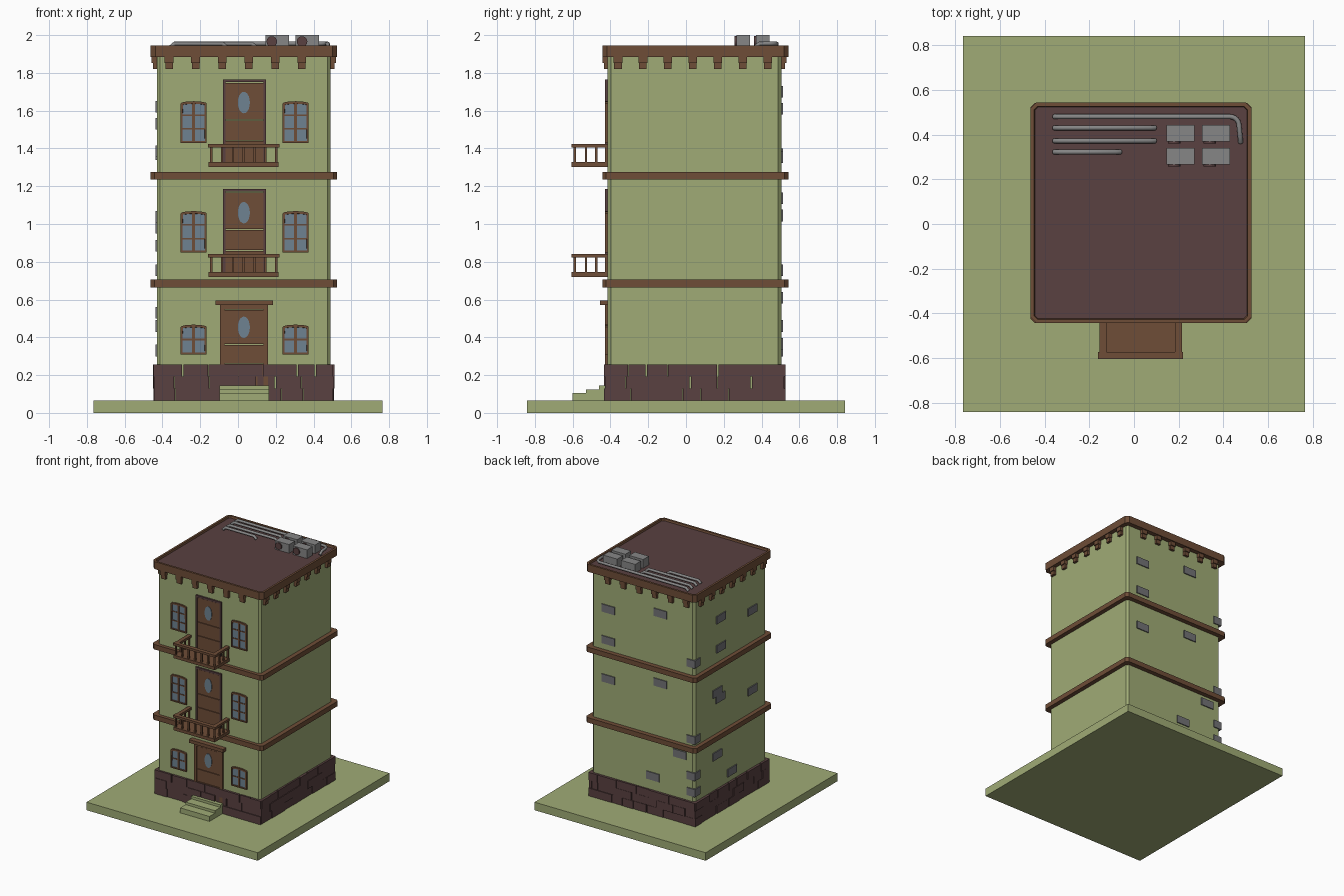
import bpy, bmesh, math, random
from mathutils import Matrix

random.seed(4)
cube = bpy.data.objects.get("Cube")
if cube:
    bpy.data.objects.remove(cube)


def material(name, r, g, b):
    m = bpy.data.materials.new(name)
    m.use_nodes = True
    m.diffuse_color = (r, g, b, 1)
    m.node_tree.nodes["Principled BSDF"].inputs["Base Color"].default_value = (r, g, b, 1)
    return m


GREEN = material("pale green", .35, .41, .18)
WOOD = material("brown wood", .156, .074, .038)
MAROON = material("dark maroon", .1, .052, .052)
GLASS = material("blue grey glass", .156, .223, .283)
METAL = material("light grey", .24, .24, .24)
BRICK = material("brick grey", .17, .17, .18)


def finish(name, bm, *mats):
    bmesh.ops.recalc_face_normals(bm, faces=bm.faces)
    mesh = bpy.data.meshes.new(name)
    bm.to_mesh(mesh)
    bm.free()
    for m in mats:
        mesh.materials.append(m)
    ob = bpy.data.objects.new(name, mesh)
    bpy.context.collection.objects.link(ob)
    return ob


def add_box(bm, x0, x1, y0, y1, z0, z1):
    mat = Matrix.Translation(((x0 + x1) / 2, (y0 + y1) / 2, (z0 + z1) / 2))
    bmesh.ops.create_cube(bm, size=1, matrix=mat @ Matrix.Diagonal((x1 - x0, y1 - y0, z1 - z0, 1)))


def boxes(name, mat, items):
    bm = bmesh.new()
    for b in items:
        add_box(bm, *b)
    return finish(name, bm, mat)


def prism(bm, points, shift):
    # extruded outline; returns the far cap
    a = [bm.verts.new(p) for p in points]
    b = [bm.verts.new([p[i] + shift[i] for i in range(3)]) for p in points]
    n = len(a)
    bm.faces.new(a)
    for i in range(n):
        bm.faces.new((a[i], a[(i + 1) % n], b[(i + 1) % n], b[i]))
    return bm.faces.new(b)


def chamfered(x0, x1, y0, y1, z, c):
    return [(x0 + c, y0, z), (x1 - c, y0, z), (x1, y0 + c, z), (x1, y1 - c, z),
            (x1 - c, y1, z), (x0 + c, y1, z), (x0, y1 - c, z), (x0, y0 + c, z)]


def slab(name, mat, outline, height):
    bm = bmesh.new()
    prism(bm, outline, (0, 0, height))
    return finish(name, bm, mat)


# Extents of the walls
L, R, F, B = -.43, .49, -.415, .505

# Ground, walls and floor bands
boxes("ground", GREEN, [(-.765, .765, -.842, .842, 0, .065)])
slab("walls", GREEN, chamfered(L, R, F, B, .06, .017), 1.84)
for name, z in (("lower_band", .665), ("upper_band", 1.235)):
    slab(name, WOOD, chamfered(L - .033, R + .035, F - .028, B + .037, z, .02), .04)

# Cornice with a raised rim around the sunken roof
bm = bmesh.new()
cap = prism(bm, chamfered(L - .033, R + .035, F - .028, B + .038, 1.885, .025), (0, 0, .06))
bmesh.ops.recalc_face_normals(bm, faces=bm.faces)
bmesh.ops.inset_individual(bm, faces=[cap], thickness=.018)
bmesh.ops.inset_individual(bm, faces=[cap], thickness=.004, depth=-.015)
cap.material_index = 1
finish("cornice_and_roof", bm, WOOD, MAROON)

# Stepped brackets under the cornice on all four sides
items = []
for out, w, z0, z1 in ((.028, .023, 1.852, 1.887), (.02, .02, 1.82, 1.855)):
    for i in range(6):
        x = -.365 + i * .1405
        items += [(x - w, x + w, F - out, F + .01, z0, z1), (x - w, x + w, B - .01, B + out, z0, z1)]
    for i in range(7):
        y = -.36 + i * .132
        items += [(L - out, L + .01, y - w, y + w, z0, z1), (R - .01, R + out, y - w, y + w, z0, z1)]
boxes("brackets", WOOD, items)

# Stone base: three courses of blocks of uneven length
items = []
H = .19 / 3


def course(start, end, row):
    a = start
    while a < end - .001:
        b = a + random.uniform(.09, .19) * (.6 if a == start and row == 1 else 1)
        if end - b < .07:
            b = end
        yield a, b - (random.choice((.002, .002, .008)) if b < end else 0)
        a = b


for row in range(3):
    z0, z1 = .065 + row * H, .065 + (row + 1) * H
    for inner, outer in ((F + .01, F), (B - .01, B)):
        for a, b in course(L - .014, R + .014, row):
            t = random.uniform(.012, .022)
            lo, hi = (outer - t, inner) if outer < 0 else (inner, outer + t)
            items.append((a, b, lo, hi, z0, z1))
    for inner, outer in ((L + .01, L), (R - .01, R)):
        for a, b in course(F - .01, B + .014, row):
            t = random.uniform(.012, .022)
            lo, hi = (outer - t, inner) if outer < 0 else (inner, outer + t)
            items.append((lo, hi, a, b, z0, z1))
boxes("stone_base", MAROON, items)

# Front steps
boxes("steps", GREEN, [(-.097, .165, -.6, F, .06, .105), (-.097, .165, -.53, F, .1, .125),
                       (-.097, .165, -.46, F, .12, .145)])


# Windows with a gently arched head, recessed glass and glazing bars
def window(name, cx, z0, z1, rows):
    bm = bmesh.new()
    w = .069
    arch = [(cx + w * math.cos(t), F + .005, z1 - .012 + .012 * math.sin(t))
            for t in (math.pi * i / 8 for i in range(9))]
    outline = [(cx - w, F + .005, z0), (cx + w, F + .005, z0)] + arch
    face = prism(bm, outline, (0, -.018, 0))
    bmesh.ops.recalc_face_normals(bm, faces=bm.faces)
    bmesh.ops.inset_individual(bm, faces=[face], thickness=.013)
    bmesh.ops.inset_individual(bm, faces=[face], thickness=.001, depth=-.007)
    face.material_index = 1
    add_box(bm, cx - .008, cx + .008, F - .012, F, z0 + .01, z1 - .01)
    for i in range(1, rows):
        z = z0 + (z1 - z0) * i / rows
        add_box(bm, cx - .06, cx + .06, F - .01, F, z - .004, z + .004)
    finish(name, bm, WOOD, GLASS)


for floor, z0, z1, rows in (("ground", .31, .467, 2), ("middle", .85, 1.068, 3), ("top", 1.43, 1.65, 3)):
    window(floor + "_right_window", -.235, z0, z1, rows)
    window(floor + "_left_window", .305, z0, z1, rows)


# Doors: frame, boarded leaf and an oval pane
def door(name, x0, x1, z0, z1, frame, oval_z, frame_mat):
    boxes(name + "_frame", frame_mat, [(x0, x0 + frame, F - .014, F + .01, z0, z1),
                                       (x1 - frame, x1, F - .014, F + .01, z0, z1),
                                       (x0, x1, F - .014, F + .01, z1 - frame, z1)])
    top = z1 - frame
    cuts = [z0, z0 + (top - z0) * .3, z0 + (top - z0) * .55, top]
    boxes(name + "_leaf", WOOD, [(x0 + frame, x1 - frame, F - .008, F + .01, a, b - .004)
                                 for a, b in zip(cuts, cuts[1:])])
    bm = bmesh.new()
    pts = [(.031 + .032 * math.cos(t), F, oval_z + .057 * math.sin(t))
           for t in (math.tau * i / 20 for i in range(20))]
    prism(bm, pts, (0, -.011, 0))
    finish(name + "_pane", bm, GLASS)


door("entrance", -.095, .16, .14, .572, .024, .453, WOOD)
boxes("entrance_lintel", WOOD, [(-.12, .185, F - .04, F, .57, .596)])
door("middle_door", -.08, .148, .73, 1.185, .014, 1.06, MAROON)
door("top_door", -.08, .148, 1.31, 1.765, .014, 1.643, MAROON)


# Balconies with square balusters
def balcony(name, z):
    top = z + .12
    items = [(-.155, .215, -.605, F, z, z + .025),
             (-.16, .22, -.605, -.572, top - .018, top),
             (-.155, -.124, -.59, F, top - .018, top), (.184, .215, -.59, F, top - .018, top)]
    for i in range(7):
        x = -.142 + i * .0575
        items.append((x - .006, x + .006, -.595, -.583, z + .02, top - .01))
    for x in (-.142, .203):
        for y in (-.53, -.475, -.422):
            items.append((x - .006, x + .006, y - .006, y + .006, z + .02, top - .01))
    boxes(name, WOOD, items)


balcony("middle_balcony", .72)
balcony("top_balcony", 1.303)

# Exposed bricks on the back, on the right side and round their shared corner
back = [(.34, 1.61), (-.126, 1.7), (.34, 1.355), (.34, 1.045), (-.126, 1.136), (-.3, .61), (-.06, .366)]
side = [(.17, 1.62), (-.23, 1.53), (.17, 1.385), (.22, 1.037), (.18, .98), (-.23, .885), (.22, .53), (.03, .33)]
items = [(x - .058, x + .058, B - .01, B + .008, z - .031, z + .031) for x, z in back]
items += [(L - .008, L + .01, y - .058, y + .058, z - .031, z + .031) for y, z in side]
items += [(L - .008, L + .065, B - .065, B + .008, z - .031, z + .031) for z in (1.37, .755, .46, .33)]
boxes("exposed_bricks", BRICK, items)

# Roof units with round fans
units = [(x, y) for x in (.145, .305) for y in (.267, .37)]
boxes("roof_units", METAL, [(x, x + .125, y, y + .073, 1.925, 2) for x, y in units])
bm = bmesh.new()
for x, y in units:
    bmesh.ops.create_cone(bm, cap_ends=True, segments=16, radius1=.028, radius2=.028, depth=.012,
                          matrix=Matrix.Translation((x + .034, y - .003, 1.966)) @ Matrix.Rotation(math.pi / 2, 4, "X"))
finish("roof_fans", bm, MAROON)


# Roof pipes dipping into the roof at their ends
def pipe(name, pts):
    cu = bpy.data.curves.new(name, "CURVE")
    cu.dimensions = "3D"
    cu.bevel_depth = .011
    cu.bevel_resolution = 2
    cu.use_fill_caps = True
    sp = cu.splines.new("POLY")
    sp.points.add(len(pts) - 1)
    for p, q in zip(sp.points, pts):
        p.co = (*q, 1)
    cu.materials.append(METAL)
    bpy.context.collection.objects.link(bpy.data.objects.new(name, cu))


for name, y, end in (("second_pipe", .43, .095), ("third_pipe", .372, .095), ("short_pipe", .322, -.06)):
    pipe(name, [(-.358, y, 1.935), (-.335, y, 1.955), (end - .023, y, 1.955), (end, y, 1.935)])
bend = [(.43 + .04 * math.sin(t), .44 + .04 * math.cos(t), 1.955) for t in (math.pi * i / 12 for i in range(7))]
pipe("long_pipe", [(-.358, .48, 1.935), (-.335, .48, 1.955)] + bend + [(.475, .39, 1.955), (.477, .365, 1.935)])
